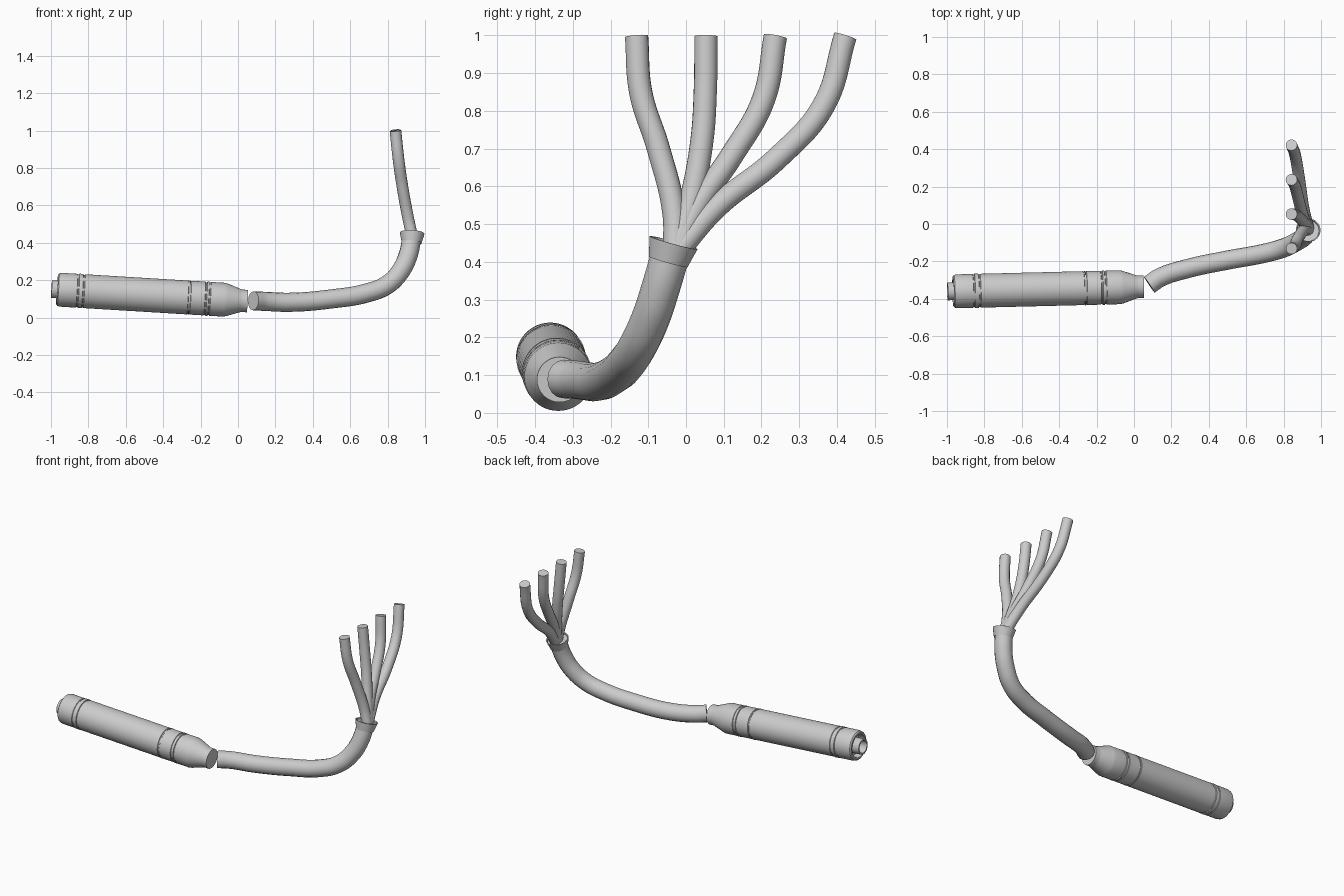
import bpy, bmesh, math
from mathutils import Vector

if "Cube" in bpy.data.objects:
    bpy.data.objects.remove(bpy.data.objects["Cube"], do_unlink=True)

metal = bpy.data.materials.new("light grey metal")
metal.use_nodes = True
grey = (0.6, 0.6, 0.6, 1)
metal.diffuse_color = grey
metal.node_tree.nodes["Principled BSDF"].inputs["Base Color"].default_value = grey


def finish(obj):
    bpy.ops.object.select_all(action='DESELECT')
    obj.select_set(True)
    bpy.context.view_layer.objects.active = obj
    if obj.type == 'CURVE':
        bpy.ops.object.convert(target='MESH')
    bpy.ops.object.shade_smooth_by_angle(angle=math.radians(32))


def lathe(name, start, end, profile, sides=48):
    """Revolve (distance, radius) pairs around the axis from start to end."""
    start, end = Vector(start), Vector(end)
    bm = bmesh.new()
    verts = [bm.verts.new((r, 0, d)) for d, r in profile]
    edges = [bm.edges.new(pair) for pair in zip(verts, verts[1:])]
    bmesh.ops.spin(bm, geom=verts + edges, cent=(0, 0, 0), axis=(0, 0, 1),
                   angle=math.tau, steps=sides, use_duplicate=False)
    bmesh.ops.remove_doubles(bm, verts=bm.verts, dist=0.0002)
    bmesh.ops.recalc_face_normals(bm, faces=bm.faces)
    mesh = bpy.data.meshes.new(name)
    bm.to_mesh(mesh)
    bm.free()
    mesh.materials.append(metal)
    obj = bpy.data.objects.new(name, mesh)
    bpy.context.collection.objects.link(obj)
    obj.location = start
    obj.rotation_mode = 'QUATERNION'
    obj.rotation_quaternion = (end - start).to_track_quat('Z', 'Y')
    finish(obj)


def tube(name, points, radius):
    """Capped round pipe along a smooth path."""
    curve = bpy.data.curves.new(name, 'CURVE')
    curve.dimensions = '3D'
    curve.bevel_depth = radius
    curve.bevel_resolution = 6
    curve.resolution_u = 10
    curve.use_fill_caps = True
    spline = curve.splines.new('BEZIER')
    spline.bezier_points.add(len(points) - 1)
    for bp, co in zip(spline.bezier_points, points):
        bp.co = co
        bp.handle_left_type = bp.handle_right_type = 'AUTO'
    curve.materials.append(metal)
    obj = bpy.data.objects.new(name, curve)
    bpy.context.collection.objects.link(obj)
    finish(obj)


# Silencer: recessed outlet end, grooved clamp bands, tapered inlet
tail, inlet = (-0.997, -0.361, 0.152), (0.052, -0.335, 0.088)
body = [(0.07, 0), (0.07, 0.066), (0.03, 0.07), (0.03, 0.08), (0.036, 0.087), (0.05, 0.0905)]
for a, b in ((0.135, 0.175), (0.73, 0.745), (0.82, 0.85)):
    body += [(a, 0.0905), (a + 0.002, 0.087), (a + 0.008, 0.087), (a + 0.01, 0.092),
             (b - 0.01, 0.092), (b - 0.008, 0.087), (b - 0.002, 0.087), (b, 0.0905)]
body += [(0.925, 0.0905), (0.94, 0.087), (1.012, 0.062), (1.02, 0.06), (1.05, 0.06), (1.05, 0)]
lathe("silencer_body", tail, inlet, body)

# Hollow outlet at the end of the silencer
lathe("outlet_pipe", tail, inlet,
      [(0.07, 0), (0.07, 0.038), (0, 0.038), (0, 0.047), (0.07, 0.047)], 32)

# Main pipe sweeping up to the collector
tube("main_pipe", [(0.082, -0.325, 0.09), (0.14, -0.286, 0.087), (0.28, -0.24, 0.082),
                   (0.5, -0.193, 0.1), (0.69, -0.158, 0.132), (0.8, -0.128, 0.177),
                   (0.87, -0.094, 0.25), (0.91, -0.066, 0.335), (0.93, -0.037, 0.435)], 0.051)

# Flared collector collar
lathe("collector_collar", (0.928, -0.047, 0.4), (0.931, -0.033, 0.451),
      [(0.004, 0.047), (0, 0.053), (0.053, 0.066), (0.053, 0.06), (0.045, 0.058), (0.045, 0)])

# Four header pipes fanning out, given as (y, z) paths; they lean together in x
headers = [
    [(-0.03, 0.43), (-0.032, 0.53), (-0.073, 0.7), (-0.12, 0.85), (-0.131, 0.998)],
    [(-0.025, 0.43), (0.012, 0.56), (0.042, 0.72), (0.051, 0.85), (0.053, 0.998)],
    [(-0.025, 0.43), (0.035, 0.555), (0.12, 0.68), (0.205, 0.83), (0.237, 0.998)],
    [(-0.02, 0.43), (0.08, 0.545), (0.24, 0.673), (0.365, 0.815), (0.422, 0.998)],
]
for i, path in enumerate(headers):
    points = []
    for y, z in path:
        t = (z - 0.43) / 0.568
        points.append((0.932 - 0.13 * t + 0.04 * t * t, y, z))
    tube("header_pipe_%d" % (i + 1), points, 0.031)
